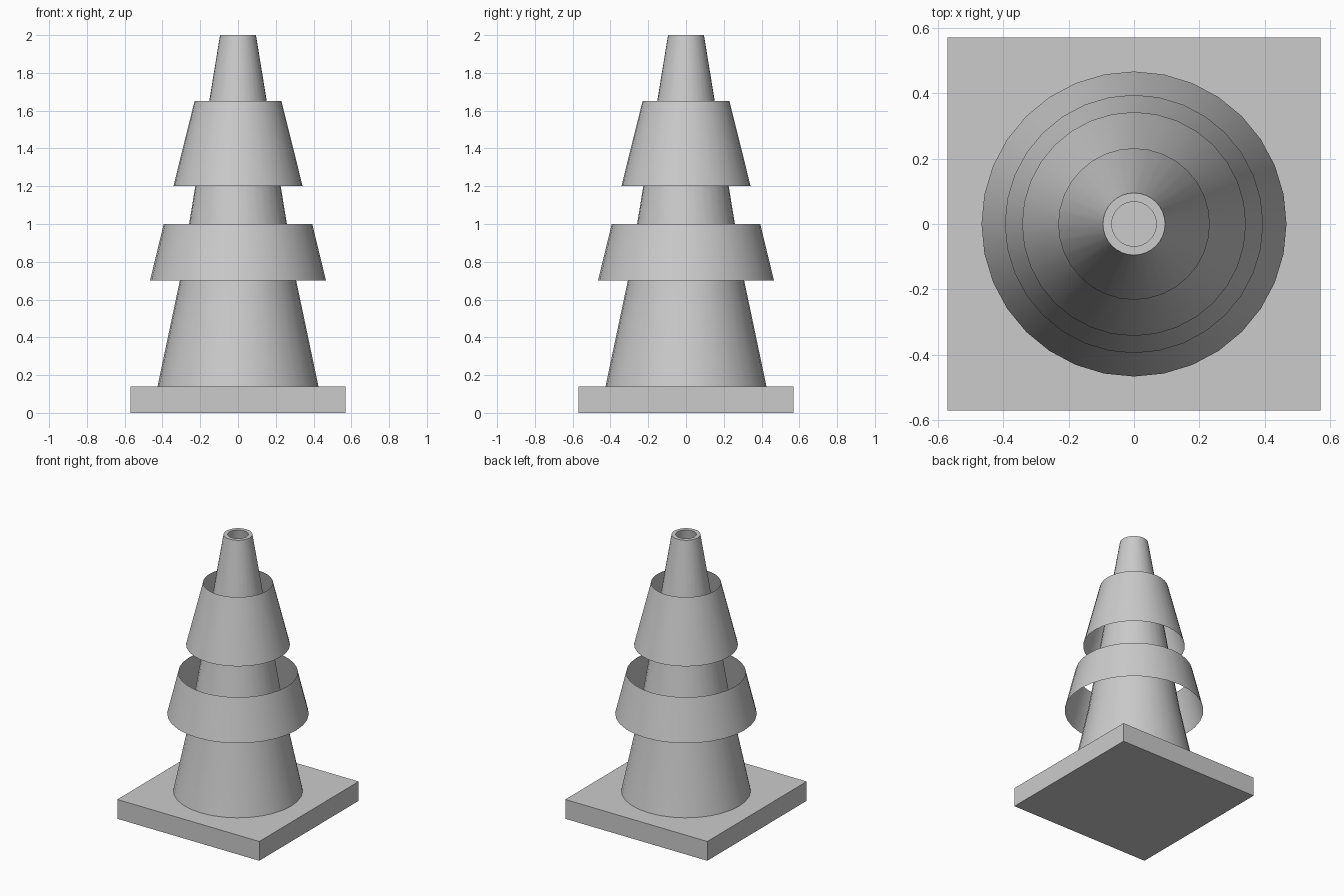
import bpy, bmesh, math

if "Cube" in bpy.data.objects:
    bpy.data.objects.remove(bpy.data.objects["Cube"])

SIDES = 32


def lathe(name, profile):
    """Revolve an open (radius, z) profile around z, outward side first."""
    bm = bmesh.new()
    rings = []
    for r, z in profile:
        rings.append([bm.verts.new((r * math.cos(math.tau * i / SIDES),
                                    r * math.sin(math.tau * i / SIDES), z))
                      for i in range(SIDES)])
    for low, high in zip(rings, rings[1:]):
        for i in range(SIDES):
            j = (i + 1) % SIDES
            bm.faces.new((low[i], low[j], high[j], high[i]))
    mesh = bpy.data.meshes.new(name)
    bm.to_mesh(mesh)
    bm.free()
    obj = bpy.data.objects.new(name, mesh)
    bpy.context.collection.objects.link(obj)
    bpy.ops.object.select_all(action='DESELECT')
    obj.select_set(True)
    bpy.context.view_layer.objects.active = obj
    bpy.ops.object.shade_smooth_by_angle(angle=math.radians(30))
    return obj


# Square foot
bpy.ops.mesh.primitive_cube_add(size=1, location=(0, 0, 0.07))
base = bpy.context.object
base.name = "base"
base.scale = (1.14, 1.14, 0.14)
bpy.ops.object.transform_apply(location=False, rotation=False, scale=True)

# Hollow cone body: outer wall, rim, inner wall down to the foot
outer = [(0.426, 0.14), (0.308, 0.70), (0.095, 2.0)]
inner = [(r - 0.027, z) for r, z in reversed(outer)]
lathe("cone_body", outer + inner)

# Thin open collars standing clear of the body
lathe("lower_collar", [(0.466, 0.70), (0.393, 1.0)])
lathe("upper_collar", [(0.342, 1.20), (0.23, 1.65)])
